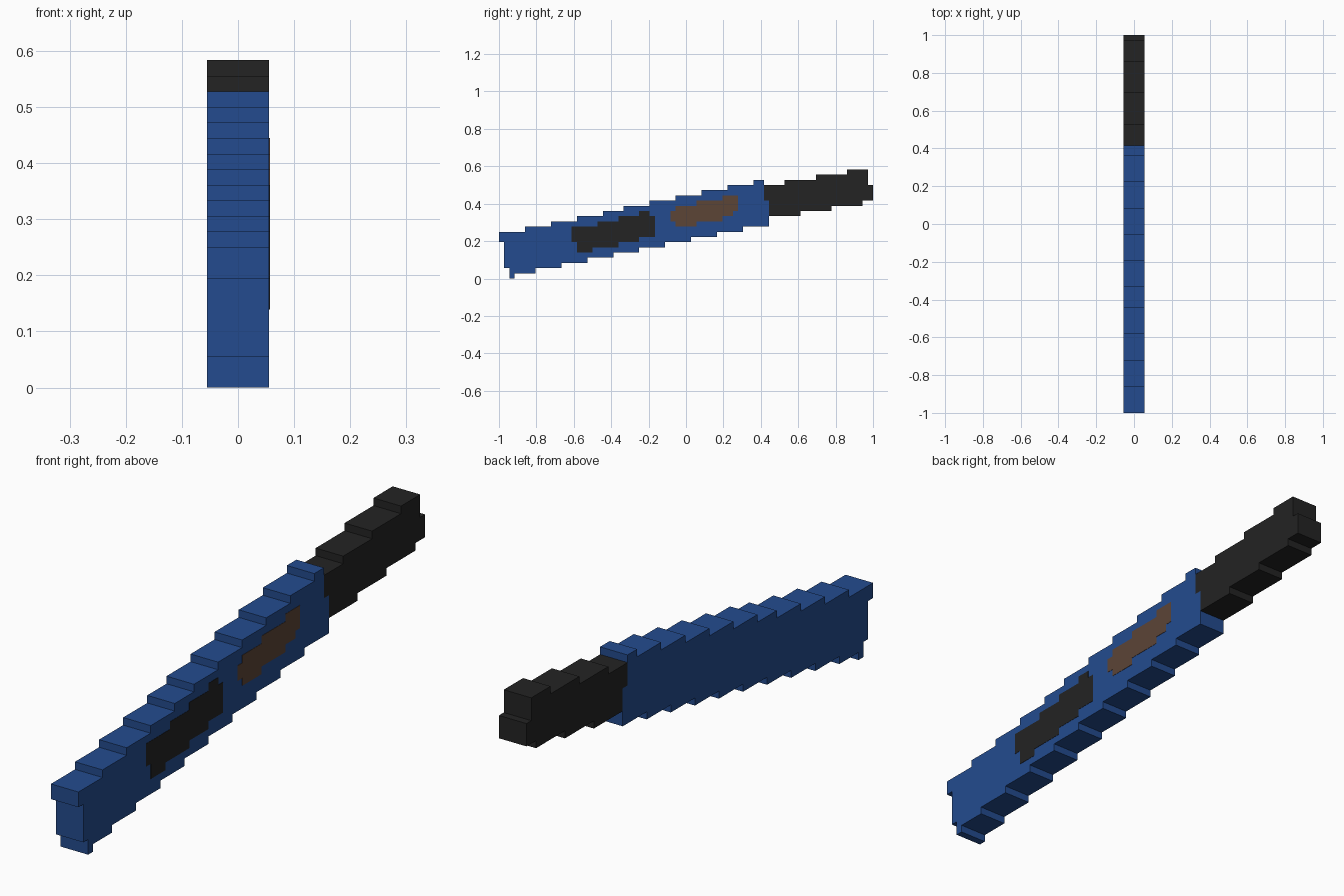
import bpy
import bmesh

cube = bpy.data.objects.get("Cube")
if cube:
    bpy.data.objects.remove(cube, do_unlink=True)

U = 1 / 36      # size of one step
HALF = 2        # half thickness in steps


def material(name, rgb):
    mat = bpy.data.materials.new(name)
    mat.use_nodes = True
    colour = (*rgb, 1)
    mat.diffuse_color = colour
    mat.node_tree.nodes["Principled BSDF"].inputs["Base Color"].default_value = colour
    return mat


def stair(steps, end):
    """Turn (start, height) steps into the corner points of a staircase."""
    ends = [s[0] for s in steps[1:]] + [end]
    return [p for (y, z), y2 in zip(steps, ends) for p in ((y, z), (y2, z))]


def stepped_slab(name, top, bottom, end, x0, x1, mat):
    """Extrude the outline between two staircases from x0 to x1."""
    outline = stair(bottom, end) + stair(top, end)[::-1]
    bm = bmesh.new()
    face = bm.faces.new([bm.verts.new((x0 * U, y * U, z * U)) for y, z in outline])
    side = bmesh.ops.extrude_face_region(bm, geom=[face])["geom"]
    verts = [g for g in side if isinstance(g, bmesh.types.BMVert)]
    bmesh.ops.translate(bm, verts=verts, vec=((x1 - x0) * U, 0, 0))
    bmesh.ops.recalc_face_normals(bm, faces=bm.faces)
    mesh = bpy.data.meshes.new(name)
    bm.to_mesh(mesh)
    bm.free()
    mesh.materials.append(mat)
    obj = bpy.data.objects.new(name, mesh)
    bpy.context.collection.objects.link(obj)
    return obj


blue = material("blue", (0.017, 0.071, 0.272))
black = material("charcoal", (0.017, 0.017, 0.017))
brown = material("brown", (0.107, 0.058, 0.037))

# Blue sheath: regular steps of five, with one short step of four
top_starts = [-36, -31, -26, -21, -16, -12, -7, -2, 3, 8, 13]
sheath_top = [(y, 9 + i) for i, y in enumerate(top_starts)] + [(15, 15)]
sheath_bottom = [(-36, 7), (-35, 2), (-34, 0), (-33, 1)]
sheath_bottom += [(-29 + 5 * i, 2 + i) for i in range(9)]
stepped_slab("sheath", sheath_top, sheath_bottom, 16, -HALF, HALF, blue)

# Black handle
stepped_slab("handle",
             [(15, 18), (19, 19), (25, 20), (31, 21), (35, 18)],
             [(15, 15), (16, 12), (22, 13), (28, 14), (34, 15)],
             36, -HALF, HALF, black)

# Thin painted plates on the +x side
PLATE = HALF + 0.04
stepped_slab("black_patch",
             [(-22, 10), (-17, 11), (-13, 12), (-9, 13), (-7, 12)],
             [(-22, 7), (-21, 5), (-18, 6), (-13, 7), (-9, 8)],
             -6, HALF, PLATE, black)
stepped_slab("brown_patch",
             [(-3, 13), (-2, 14), (2, 15), (7, 16)],
             [(-3, 11), (-2, 10), (2, 11), (7, 12), (9, 13)],
             10, HALF, PLATE, brown)
